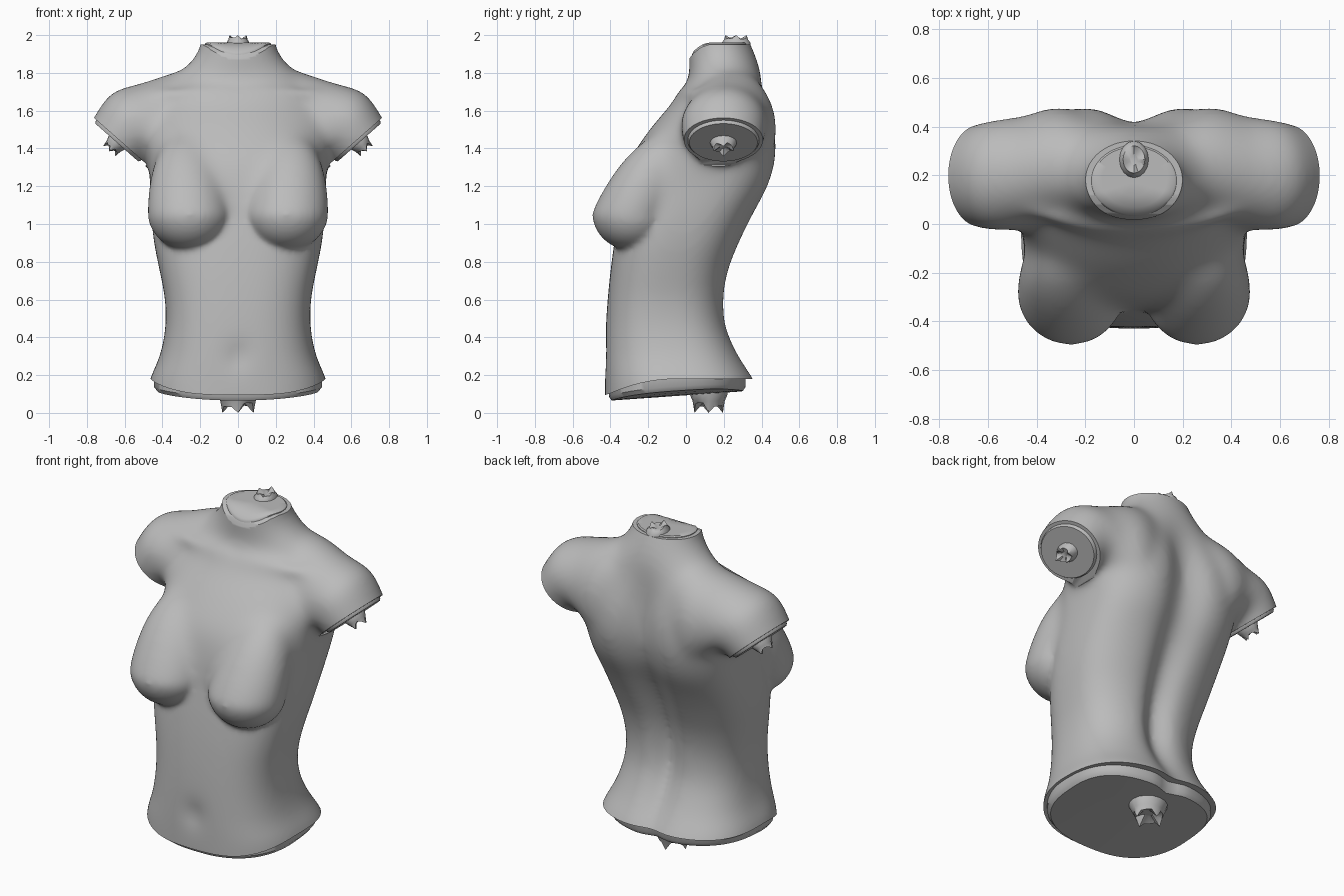
import bpy, bmesh, math, random
from mathutils import Vector, Matrix

random.seed(4)
if "Cube" in bpy.data.objects:
    bpy.data.objects.remove(bpy.data.objects["Cube"], do_unlink=True)

clay = bpy.data.materials.new("grey_clay")
clay.use_nodes = True
clay.diffuse_color = (0.5, 0.5, 0.5, 1)
clay.node_tree.nodes["Principled BSDF"].inputs["Base Color"].default_value = (0.5, 0.5, 0.5, 1)

# height, half width, front y, back y
BODY = [(0.0, .50, -.43, .45), (.1, .48, -.43, .40), (.18, .467, -.43, .365),
        (.3, .415, -.43, .29), (.45, .385, -.425, .225), (.6, .387, -.415, .21),
        (.75, .415, -.40, .235), (.9, .445, -.38, .295), (1.05, .46, -.355, .37),
        (1.2, .465, -.333, .45), (1.35, .475, -.292, .49), (1.5, .485, -.193, .49),
        (1.6, .47, -.11, .467), (1.7, .42, -.025, .432), (1.78, .34, .015, .405),
        (1.86, .25, .015, .38), (1.95, .2, .015, .345), (2.05, .2, .03, .3)]

# centre x, centre z, tilt, half height, centre y, half depth
SHOULDER = [(.12, 1.56, 0, .31, .21, .2), (.3, 1.5, 4, .31, .238, .243),
            (.45, 1.51, 14, .245, .21, .235), (.56, 1.52, 32, .205, .2, .23),
            (.63, 1.445, 48.7, .18, .198, .215), (.70, 1.365, 48.7, .16, .198, .195)]


def ramp(v, a, b):
    t = min(max((v - a) / (b - a), 0), 1)
    return t * t * (3 - 2 * t)


def smooth_rows(table, steps):
    """Smooth curve through the rows of a table."""
    out = []
    for i in range(len(table) - 1):
        p = [Vector(table[min(max(i + k, 0), len(table) - 1)]) for k in (-1, 0, 1, 2)]
        for t in (j / steps for j in range(steps)):
            out.append(p[1] + t / 2 * (p[2] - p[0] + t * (2 * p[0] - 5 * p[1] + 4 * p[2] - p[3]
                                       + t * (3 * (p[1] - p[2]) + p[3] - p[0]))))
    return out + [Vector(table[-1])]


def body_ring(row, count=96):
    z, w, front, back = row
    e = .76 + .24 * ramp(z, 1.35, 1.7)
    blades = .1 * ramp(z, .9, 1.3) * (1 - ramp(z, 1.35, 1.7))
    groove = .08 * ramp(z, -.2, .6) * (1 - ramp(z, 1.5, 1.85))
    width = .07 + .05 * ramp(z, .6, 1.3)
    ring = []
    for k in range(count):
        c, s = math.cos(math.tau * k / count), math.sin(math.tau * k / count)
        power = e - blades * (s > 0)
        x = w * math.copysign(abs(c) ** power, c)
        y = (front + back) / 2 + (back - front) / 2 * math.copysign(abs(s) ** power, s)
        if s > 0:   # spine
            y -= groove * s * math.exp(-(x / width) ** 2)
        else:       # navel
            y += .035 * math.exp(-(x / .045) ** 2 - ((z - .3) / .06) ** 2)
        ring.append(Vector((x, y, z)))
    return ring


def finish(name, bm):
    bmesh.ops.recalc_face_normals(bm, faces=bm.faces)
    mesh = bpy.data.meshes.new(name)
    bm.to_mesh(mesh)
    bm.free()
    obj = bpy.data.objects.new(name, mesh)
    bpy.context.collection.objects.link(obj)
    mesh.materials.append(clay)
    return obj


def loft(name, rings):
    bm = bmesh.new()
    loops = [[bm.verts.new(p) for p in ring] for ring in rings]
    n = len(loops[0])
    for a, b in zip(loops, loops[1:]):
        for k in range(n):
            bm.faces.new((a[k], a[(k + 1) % n], b[(k + 1) % n], b[k]))
    bm.faces.new(loops[0])
    bm.faces.new(loops[-1])
    return finish(name, bm)


def ball(name, matrix, shape=None):
    bm = bmesh.new()
    bmesh.ops.create_uvsphere(bm, u_segments=48, v_segments=32, radius=1)
    bm.transform(matrix)
    for v in bm.verts:
        if shape:
            shape(v.co)
    return finish(name, bm)


def activate(objs):
    bpy.ops.object.select_all(action='DESELECT')
    for o in objs:
        o.select_set(True)
    bpy.context.view_layer.objects.active = objs[0]


def soften(body, rounds, group=""):
    activate([body])
    sm = body.modifiers.new("soften", 'SMOOTH')
    sm.factor, sm.iterations, sm.vertex_group = .5, rounds, group
    bpy.ops.object.modifier_apply(modifier="soften")


def fuse(objs, voxel, rounds):
    """Join overlapping solids into one softly blended skin."""
    activate(objs)
    bpy.ops.object.join()
    rm = objs[0].modifiers.new("fuse", 'REMESH')
    rm.mode, rm.voxel_size = 'VOXEL', voxel
    bpy.ops.object.modifier_apply(modifier="fuse")
    soften(objs[0], rounds)


def cut(body, cutter):
    activate([body])
    mod = body.modifiers.new("cut", 'BOOLEAN')
    mod.operation, mod.solver, mod.object = 'DIFFERENCE', 'EXACT', cutter
    bpy.ops.object.modifier_apply(modifier="cut")
    bpy.data.objects.remove(cutter, do_unlink=True)


def frame(center, axis, right):
    """Matrix whose z runs along the axis and whose x runs along right."""
    z, x = Vector(axis).normalized(), Vector(right).normalized()
    return Matrix.Translation(center) @ Matrix((x, z.cross(x), z)).transposed().to_4x4()


def shoulder_ring(row, side, count=48):
    x, z, tilt, high, y, deep = row
    tilt, ring = math.radians(tilt), []
    for a in (math.tau * k / count for k in range(count)):
        u = high * math.cos(a)
        ring.append(Vector((side * (x + u * math.sin(tilt)), y + deep * math.sin(a),
                            z + u * math.cos(tilt))))
    return ring


def waist_cut(y):
    return .18 - .09 * min(max((-.05 - y) / .38, 0), 1) ** 2


def neck_cut(y):
    return 1.95 - .075 * min(max((.13 - y) / .115, 0), 1.2) ** 2


# torso with shoulders and collar bones
torso = loft("torso", [body_ring(r) for r in smooth_rows(BODY, 4)])
parts = [torso]
ARM = {}
for side in (1, -1):
    ARM[side] = frame((side * .63, .198, 1.445), (side * .66, 0, -.75), (side * .75, 0, .66))
    parts.append(loft("shoulder", [shoulder_ring(r, side) for r in smooth_rows(SHOULDER, 5)]))
    bone = frame((side * .23, .005, 1.69), (0, 0, 1), (.97, side * .22, 0))
    parts.append(ball("collar_bone", bone @ Matrix.Diagonal((.24, .03, .035, 1))))
fuse(parts, .018, 36)

# breasts, drawn out upwards into the chest
parts = [torso]
for side in (1, -1):
    def taper(co, side=side):
        up = max(co.z - 1.06, 0) * 2.1
        if up > 0:
            co.z = 1.06 + up
            co.y += .4 * up
            co.x += side * .06 * up
    parts.append(ball("breast", Matrix.Translation((side * .26, -.285, 1.06))
                      @ Matrix.Diagonal((.218, .212, .2, 1)), taper))
fuse(parts, .015, 9)

# blend the upper chest only, keeping the lower crease
chest = torso.vertex_groups.new(name="upper_chest")
for v in torso.data.vertices:
    weight = ramp(v.co.z, 1.0, 1.25) * ramp(-v.co.y, 0, .12)
    if weight > 0:
        chest.add([v.index], weight, 'REPLACE')
soften(torso, 90, "upper_chest")


# trim waist, neck and arms
def trim(profile, level):
    pts = [(y / 50, profile(y / 50)) for y in range(-30, 31, 2)]
    pts += [(.6, level), (-.6, level)]
    return loft("cutter", [[Vector((x, y, z)) for y, z in pts] for x in (-1, 1)])


cut(torso, trim(waist_cut, -.3))
cut(torso, trim(neck_cut, 2.4))
for m in ARM.values():
    cut(torso, loft("cutter", [[m @ Vector((u, v, h)) for u, v in
        ((-.195, -.4), (.3, -.4), (.3, .4), (-.195, .4))] for h in (0, .3)]))


# inner plates that fill the trimmed ends
def plate(name, outline, middle, surface, rim, lift):
    steps = [(rim, -1.7 * lift), (rim, lift * .4), (rim - .04, lift)]
    rings = []
    for scale, h in steps + [(s, lift) for s in (.7, .4, .1)]:
        rings.append([surface(middle + (p - middle) * scale, h) for p in outline])
    return loft(name, rings)


def waist_floor(p, h):
    return Vector((p.x, p.y, .10 + .07 * (p.y + .4) + .15 * p.x ** 2 - h))


extras = [
    plate("waist_plate", body_ring((.17, .467, -.425, .34)), Vector((0, -.05, .17)),
          waist_floor, .955, .035),
    plate("neck_plate", body_ring((1.95, .19, .02, .335)), Vector((0, .18, 1.95)),
          lambda p, h: Vector((p.x, p.y, neck_cut(p.y) + h)), .92, .01)]
oval = [Vector((.172 * math.cos(a), .205 * math.sin(a), 0))
        for a in (math.tau * k / 48 for k in range(48))]
for side, m in ARM.items():
    name = "left" if side > 0 else "right"
    extras.append(plate(name + "_arm_plate", oval, Vector(),
                        lambda p, h: m @ Vector((p.x, p.y, h)), .92, .018))


# broken bone stubs
def stub(name, m, rx, ry, length):
    rings = [[], [], [], [], []]
    for k in range(16):
        a = math.tau * k / 16
        tip = length * (1 if k % 4 == 0 else random.uniform(.6, .8))
        for ring, (s, h) in zip(rings, ((1.05, -.03), (1, length * .3), (.85, length * .55),
                                        (.75, tip), (.3, length * .6))):
            ring.append(m @ Vector((rx * s * math.cos(a), ry * s * math.sin(a), h)))
    return loft(name, rings)


extras.append(stub("neck_bone", frame((0, .265, 1.945), (0, 0, 1), (1, 0, 0)), .06, .075, .055))
extras.append(stub("spine_bone", frame((0, .12, .14), (0, 0, -1), (1, 0, 0)), .11, .1, .14))
for side, m in ARM.items():
    name = "left" if side > 0 else "right"
    extras.append(stub(name + "_arm_bone", m, .055, .07, .08))

activate([torso] + extras)
bpy.ops.object.shade_smooth_by_angle(angle=math.radians(40))
